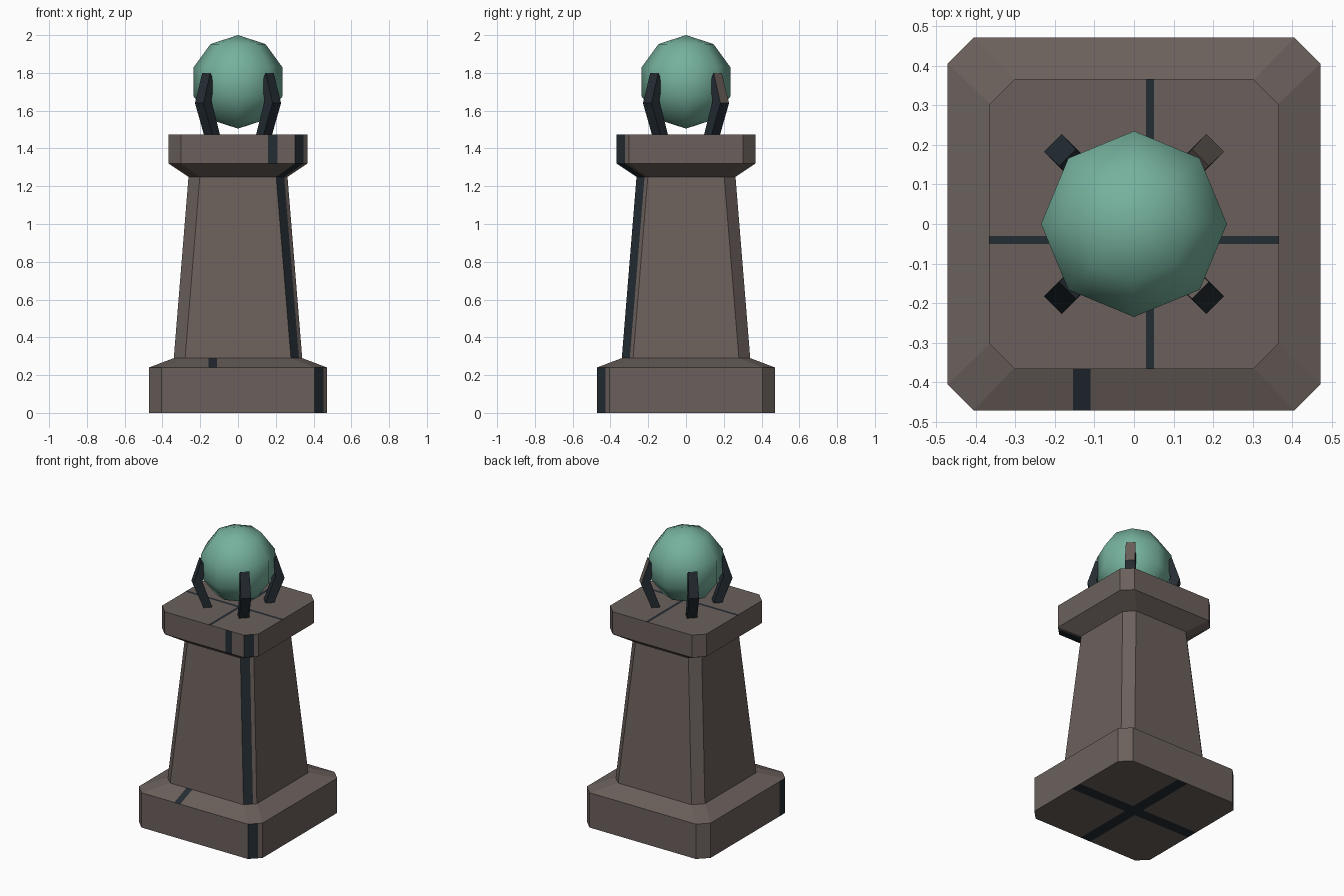
import bpy, bmesh, math
from mathutils import Vector

cube = bpy.data.objects.get("Cube")
if cube:
    bpy.data.objects.remove(cube, do_unlink=True)


def material(name, rgb):
    m = bpy.data.materials.new(name)
    m.use_nodes = True
    m.diffuse_color = (*rgb, 1)
    m.node_tree.nodes["Principled BSDF"].inputs["Base Color"].default_value = (*rgb, 1)
    return m


stone = material("brown stone", (0.147, 0.118, 0.107))
dark = material("dark iron", (0.018, 0.026, 0.034))
teal = material("teal glass", (0.18, 0.44, 0.34))


def add_object(name, bm, mats):
    bmesh.ops.recalc_face_normals(bm, faces=bm.faces)
    mesh = bpy.data.meshes.new(name)
    bm.to_mesh(mesh)
    bm.free()
    for m in mats:
        mesh.materials.append(m)
    obj = bpy.data.objects.new(name, mesh)
    bpy.context.collection.objects.link(obj)
    return obj


def loft(bm, rings):
    """Skin a stack of equal-length point rings and cap both ends."""
    loops = [[bm.verts.new(p) for p in ring] for ring in rings]
    n = len(loops[0])
    for a, b in zip(loops, loops[1:]):
        for i in range(n):
            j = (i + 1) % n
            bm.faces.new((a[i], a[j], b[j], b[i]))
    bm.faces.new(loops[0][::-1])
    bm.faces.new(loops[-1])
    bmesh.ops.recalc_face_normals(bm, faces=bm.faces)
    bm.normal_update()


def chamfered_square(h, c, z):
    k = h - c
    return [(h, -k, z), (h, k, z), (k, h, z), (-k, h, z),
            (-h, k, z), (-h, -k, z), (-k, -h, z), (k, -h, z)]


def stripe(bm, pick, axis, low, high):
    """Cut the picked faces across an axis and darken the band between the cuts."""
    axis = Vector(axis)
    for d in (low, high):
        faces = [f for f in bm.faces if pick(f)]
        geom = set(faces)
        for f in faces:
            geom.update(f.edges, f.verts)
        bmesh.ops.bisect_plane(bm, geom=list(geom), dist=1e-5,
                               plane_co=axis * d / axis.length_squared, plane_no=axis)
    bm.normal_update()
    for f in bm.faces:
        if pick(f) and low < f.calc_center_median().dot(axis) < high:
            f.material_index = 1


# Pedestal: plinth, tapered shaft and flared cap in one chamfered loft
bm = bmesh.new()
loft(bm, [chamfered_square(*s) for s in (
    (0.472, 0.066, 0), (0.472, 0.066, 0.24), (0.34, 0.06, 0.29),
    (0.262, 0.06, 1.25), (0.367, 0.065, 1.32), (0.367, 0.065, 1.475))])


def mid_z(f):
    return f.calc_center_median().z


def corner(f):
    return f.normal.x > 0.2 and f.normal.y < -0.2


def is_slope(f):
    return 0.24 < mid_z(f) < 0.29


# Dark seam down one corner
stripe(bm, lambda f: corner(f) and not is_slope(f), (1, 1, 0), -0.07, 0.025)
stripe(bm, lambda f: corner(f) and is_slope(f), (1, 1, 0), -0.04, 0.025)
# Small dark marks on the cap, the plinth slope and the plinth side
stripe(bm, lambda f: f.normal.y < -0.95 and mid_z(f) > 1.33, (1, 0, 0), 0.16, 0.21)
stripe(bm, lambda f: f.normal.y < -0.2 and abs(f.normal.x) < 0.1 and is_slope(f),
       (1, 0, 0), -0.155, -0.11)
stripe(bm, lambda f: f.normal.x < -0.95 and mid_z(f) < 0.2, (0, 1, 0), -0.41, -0.345)
# Dark crosses on the top and the underside
stripe(bm, lambda f: f.normal.z > 0.99, (1, 0, 0), 0.03, 0.05)
stripe(bm, lambda f: f.normal.z > 0.99, (0, 1, 0), -0.05, -0.03)
for axis in ((1, 0, 0), (0, 1, 0)):
    stripe(bm, lambda f: f.normal.z < -0.99, axis, -0.04, 0.04)
add_object("pedestal", bm, (stone, dark))

# Four bent claws on the diagonals
for name, turn in (("back_left", 45), ("back_right", 135),
                   ("front_right", 225), ("front_left", 315)):
    a = math.radians(turn)
    out = Vector((math.cos(a), math.sin(a), 0))
    side = Vector((-out.y, out.x, 0))
    up = Vector((0, 0, 1))
    rings = []
    for r_in, z_in, r_out, z_out, w in ((0.165, 1.465, 0.22, 1.465, 0.032),
                                        (0.232, 1.655, 0.29, 1.64, 0.032),
                                        (0.205, 1.755, 0.238, 1.80, 0.03)):
        rings.append([out * r + up * z + side * s for r, z, s in (
            (r_in, z_in, -w), (r_out, z_out, -w), (r_out, z_out, w), (r_in, z_in, w))])
    bm = bmesh.new()
    loft(bm, rings)
    # Worn stone-coloured tips on the two claws of the left side
    for f in bm.faces:
        tip = mid_z(f) > 1.76
        outer = mid_z(f) > 1.7 and f.normal.dot(out) > 0.7
        if (tip and turn in (45, 315)) or (outer and turn == 45):
            f.material_index = 1
    add_object("claw_" + name, bm, (dark, stone))

# Faceted orb held by the claws
bpy.ops.mesh.primitive_uv_sphere_add(segments=8, ring_count=5, radius=0.2475,
                                     location=(0, 0, 1.7525))
orb = bpy.context.object
orb.name = "orb"
orb.data.materials.append(teal)
bpy.ops.object.shade_smooth()
